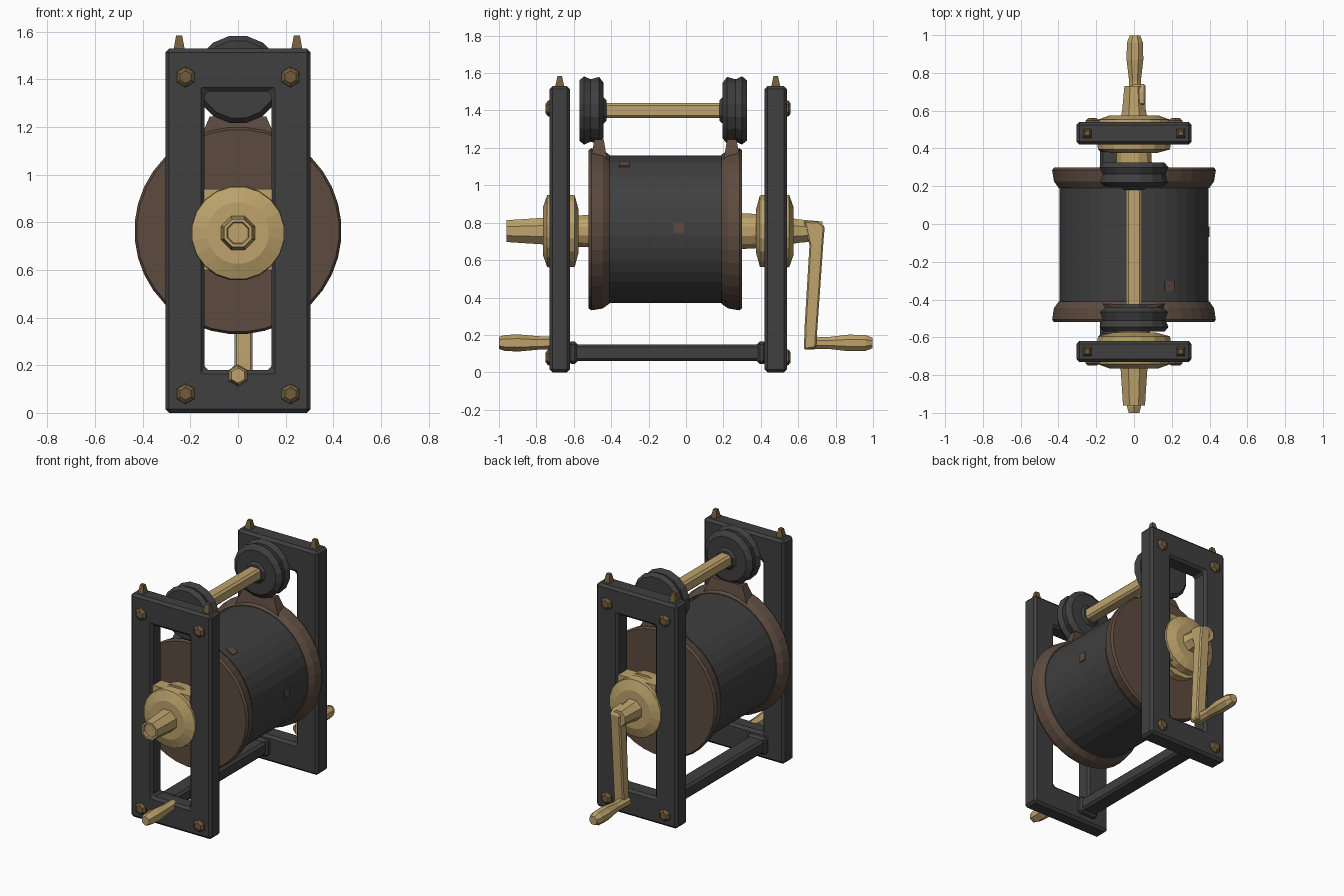
import bpy, bmesh, math
from mathutils import Vector

cube = bpy.data.objects.get("Cube")
if cube:
    bpy.data.objects.remove(cube, do_unlink=True)


def material(name, rgb):
    m = bpy.data.materials.new(name)
    m.use_nodes = True
    col = (*rgb, 1.0)
    m.diffuse_color = col
    m.node_tree.nodes["Principled BSDF"].inputs["Base Color"].default_value = col
    return m


IRON = material("dark iron", (0.05, 0.05, 0.051))
WOOD = material("brown wood", (0.107, 0.07, 0.05))
BRASS = material("brass", (0.51, 0.365, 0.15))
BRONZE = material("dark bronze", (0.17, 0.11, 0.047))


def finish(bm, name, mat, bevel=0):
    bmesh.ops.recalc_face_normals(bm, faces=bm.faces)
    mesh = bpy.data.meshes.new(name)
    bm.to_mesh(mesh)
    bm.free()
    mesh.materials.append(mat)
    ob = bpy.data.objects.new(name, mesh)
    bpy.context.collection.objects.link(ob)
    if bevel:
        mod = ob.modifiers.new("bevel", 'BEVEL')
        mod.width = bevel
        mod.segments = 1
    return ob


def loft(name, mat, rings, bevel=0):
    """Skin closed rings of equal length and cap both ends."""
    bm = bmesh.new()
    rows = [[bm.verts.new(p) for p in ring] for ring in rings]
    n = len(rows[0])
    for a, b in zip(rows, rows[1:]):
        for i in range(n):
            j = (i + 1) % n
            bm.faces.new((a[i], a[j], b[j], b[i]))
    bm.faces.new(rows[0])
    bm.faces.new(rows[-1])
    return finish(bm, name, mat, bevel)


def lathe(name, mat, profile, x=0, z=0, sides=16):
    """Turn (y, radius) points around a line along y."""
    angles = [2 * math.pi * (i + 0.5) / sides for i in range(sides)]
    return loft(name, mat, [[(x + r * math.cos(a), y, z + r * math.sin(a)) for a in angles]
                            for y, r in profile])


def block(name, mat, lo, hi, taper=(1, 1), bevel=0):
    """Box whose top is scaled in x and y by taper."""
    mid = (Vector(lo) + Vector(hi)) / 2
    hx, hy = (hi[0] - lo[0]) / 2, (hi[1] - lo[1]) / 2
    corners = [(-1, -1), (1, -1), (1, 1), (-1, 1)]
    return loft(name, mat, [
        [(mid.x + cx * hx * tx, mid.y + cy * hy * ty, z) for cx, cy in corners]
        for z, tx, ty in ((lo[2], 1, 1), (hi[2], *taper))], bevel)


def frame(name, y0, y1):
    """Upright rectangular frame with a tall opening."""
    def rect(hx, z0, z1, y):
        return [(-hx, y, z0), (hx, y, z0), (hx, y, z1), (-hx, y, z1)]
    bm = bmesh.new()
    loops = [rect(0.305, 0, 1.53, y0), rect(0.305, 0, 1.53, y1),
             rect(0.14, 0.18, 1.35, y1), rect(0.14, 0.18, 1.35, y0)]
    rows = [[bm.verts.new(p) for p in loop] for loop in loops]
    for k in range(4):
        a, b = rows[k], rows[(k + 1) % 4]
        for i in range(4):
            j = (i + 1) % 4
            bm.faces.new((a[i], a[j], b[j], b[i]))
    return finish(bm, name, IRON, 0.016)


# Frames, each with corner bolts and top spikes
AXLE = 0.755
for label, y0, y1, out in (("front", -0.73, -0.62, -1), ("back", 0.42, 0.54, 1)):
    frame(label + "_frame", y0, y1)
    face = y0 if out < 0 else y1
    ym = (y0 + y1) / 2
    for side, sx in (("right", -1), ("left", 1)):
        for level, z in (("lower", 0.08), ("upper", 1.41)):
            lathe(f"{label}_{side}_{level}_bolt", BRONZE,
                  [(face - out * 0.02, 0.045), (face + out * 0.008, 0.042), (face + out * 0.02, 0.026)],
                  sx * 0.22, z, 6)
        block(f"{label}_{side}_spike", BRONZE, (sx * 0.247 - 0.028, ym - 0.03, 1.5),
              (sx * 0.247 + 0.028, ym + 0.03, 1.585), (0.45, 0.4))
    # Brass bearing through the frame opening
    lathe(label + "_bearing_outer", BRASS,
          [(face - out * 0.04, 0.2), (face + out * 0.012, 0.195), (face + out * 0.035, 0.13)], 0, AXLE, 20)
    inner = y1 if out < 0 else y0
    lathe(label + "_bearing_inner", BRASS,
          [(inner + out * 0.04, 0.2), (inner - out * 0.025, 0.195), (inner - out * 0.045, 0.12)], 0, AXLE, 16)
    block(label + "_bearing_core", BRASS, (-0.142, y0 + 0.01, 0.6), (0.142, y1 - 0.01, 0.94))

# Lower tie bar
block("tie_bar", IRON, (-0.18, -0.64, 0.06), (-0.06, 0.44, 0.15), bevel=0.015)
for label, y in (("front", -0.605), ("back", 0.405)):
    block(label + "_tie_bar_collar", IRON, (-0.19, y - 0.025, 0.045), (-0.05, y + 0.025, 0.165), bevel=0.015)

# Drum and its two rims with raised tabs
DRUM = 0.765
lathe("drum", IRON, [(-0.45, 0.395), (0.23, 0.395)], 0, DRUM, 36)
for label, outer, d in (("front", -0.52, 1), ("back", 0.3, -1)):
    lathe(label + "_drum_rim", WOOD,
          [(outer, 0.425), (outer + d * 0.015, 0.435), (outer + d * 0.075, 0.425),
           (outer + d * 0.11, 0.4)], 0, DRUM, 36)
    ym = outer + d * 0.055
    block(label + "_rim_tab", WOOD, (-0.18, ym - 0.05, 1.1), (0.18, ym + 0.05, 1.245), (0.66, 0.5))

# Small plugs set in the drum surface
for i, (angle, y) in enumerate(((0.02, -0.04), (1.08, -0.33))):
    c = Vector((math.cos(angle), 0, math.sin(angle)))
    t = Vector((-c.z, 0, c.x))
    base = Vector((0, y, DRUM))
    loft(f"drum_plug_{i + 1}", WOOD, [
        [base + c * r + t * (0.028 * a) + Vector((0, 0.028 * b, 0))
         for a, b in ((-1, -1), (1, -1), (1, 1), (-1, 1))] for r in (0.392, 0.4)])

# Axle, stepped stub in front
lathe("front_axle", BRASS, [(-0.62, 0.085), (-0.5, 0.09)], 0, AXLE, 12)
lathe("back_axle", BRASS, [(0.28, 0.1), (0.37, 0.095), (0.45, 0.08)], 0, AXLE, 12)
stub = [(-0.72, 0.08), (-0.79, 0.075), (-0.96, 0.063), (-0.96, 0.05), (-0.945, 0.046)]
lathe("front_axle_stub", BRASS, stub, 0, AXLE, 8)

# Upper rollers and the rod that joins them
for label, outer, d in (("front", -0.57, 1), ("back", 0.325, -1)):
    lathe(label + "_roller", IRON,
          [(outer, 0.165), (outer + d * 0.025, 0.186), (outer + d * 0.06, 0.17),
           (outer + d * 0.105, 0.183), (outer + d * 0.13, 0.15)], 0, 1.4, 16)
    lathe(label + "_roller_boss", IRON,
          [(outer + d * 0.12, 0.085), (outer + d * 0.145, 0.06)], 0, 1.4, 8)
block("roller_rod", BRASS, (-0.043, -0.46, 1.36), (0.043, 0.22, 1.44), bevel=0.014)

# Crank at the back
lathe("crank_shaft", BRASS, [(0.52, 0.085), (0.6, 0.068), (0.73, 0.055)], 0, AXLE, 8)
arm = [(0.63, 0.81), (0.71, 0.805), (0.742, 0.78), (0.735, 0.7), (0.695, 0.13), (0.63, 0.12),
       (0.635, 0.26), (0.66, 0.68)]
loft("crank_arm", BRASS, [[(x, y, z) for y, z in arm] for x in (-0.015, 0.06)], 0.008)
lathe("crank_handle", BRASS, [(0.64, 0.038), (0.76, 0.034), (0.87, 0.048), (0.96, 0.046), (0.998, 0.03)],
      0.005, 0.157, 8)

# Handle low on the front frame
lathe("front_handle", BRASS, [(-0.7, 0.034), (-0.79, 0.036), (-0.9, 0.046), (-0.97, 0.042), (-1.0, 0.032)],
      0, 0.157, 6)
